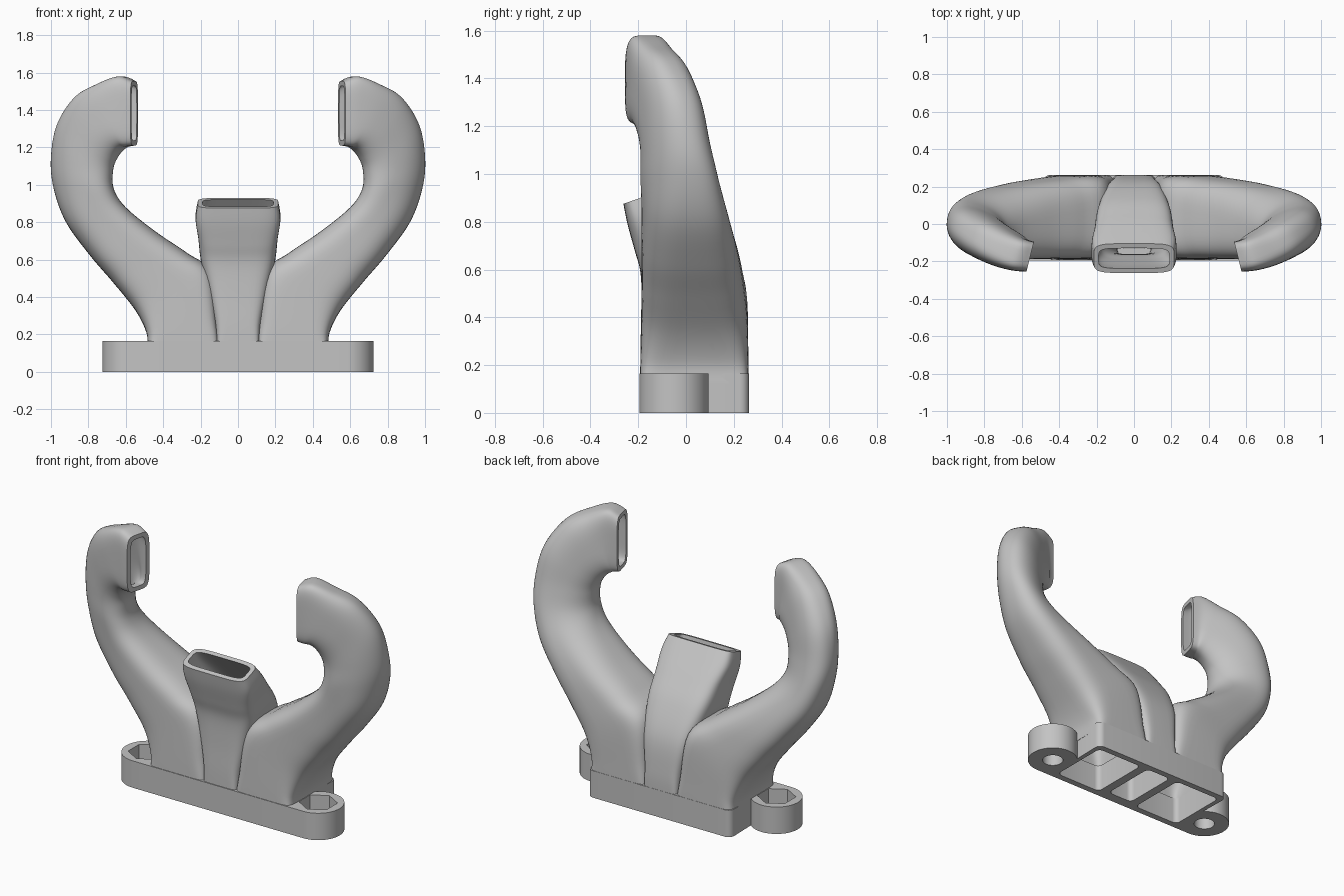
import bpy, bmesh, math
from mathutils import Vector

cube = bpy.data.objects.get("Cube")
if cube:
    bpy.data.objects.remove(cube, do_unlink=True)

grey = bpy.data.materials.new("plain grey")
grey.use_nodes = True
COLOUR = (0.55, 0.55, 0.55, 1)
grey.diffuse_color = COLOUR
grey.node_tree.nodes["Principled BSDF"].inputs["Base Color"].default_value = COLOUR


def make_object(name, bm):
    bmesh.ops.recalc_face_normals(bm, faces=bm.faces)
    mesh = bpy.data.meshes.new(name)
    bm.to_mesh(mesh)
    bm.free()
    mesh.materials.append(grey)
    obj = bpy.data.objects.new(name, mesh)
    bpy.context.collection.objects.link(obj)
    return obj


def smooth(obj):
    bpy.ops.object.select_all(action="DESELECT")
    obj.select_set(True)
    bpy.context.view_layer.objects.active = obj
    bpy.ops.object.shade_smooth_by_angle(angle=math.radians(35))


def arc(x, y, radius, start, end, steps):
    angles = [math.radians(start + (end - start) * i / steps) for i in range(steps + 1)]
    return [(x + radius * math.cos(a), y + radius * math.sin(a)) for a in angles]


def rounded_box(x0, x1, y0, y1, r):
    return (arc(x1 - r, y0 + r, r, -90, 0, 5) + arc(x1 - r, y1 - r, r, 0, 90, 5)
            + arc(x0 + r, y1 - r, r, 90, 180, 5) + arc(x0 + r, y0 + r, r, 180, 270, 5))


def prism(name, outline, bottom, top):
    bm = bmesh.new()
    face = bm.faces.new([bm.verts.new((x, y, bottom)) for x, y in outline])
    result = bmesh.ops.extrude_face_region(bm, geom=[face])
    moved = [g for g in result["geom"] if isinstance(g, bmesh.types.BMVert)]
    bmesh.ops.translate(bm, verts=moved, vec=(0, 0, top - bottom))
    return make_object(name, bm)


def smooth_stations(stations, steps=6):
    """Catmull-Rom interpolation through the section descriptions."""
    s = [Vector(v) for v in stations]
    s = [s[0]] + s + [s[-1]]
    out = []
    for a, b, c, d in zip(s, s[1:], s[2:], s[3:]):
        for i in range(steps):
            t = i / steps
            out.append((b * 2 + (c - a) * t + (a * 2 - b * 5 + c * 4 - d) * t ** 2
                        + (b * 3 - a - c * 3 + d) * t ** 3) * 0.5)
    return out + [s[-1]]


def section(station, wall, count=48):
    """Superellipse ring: two edge midpoints, a half-depth vector and squareness."""
    a, b, depth = Vector(station[0:3]), Vector(station[3:6]), Vector(station[6:9])
    half = (b - a) / 2
    power = 2 / station[9]
    half = half * (1 - wall / half.length)
    depth = depth * (1 - wall / depth.length)
    ring = []
    for i in range(count):
        angle = math.tau * (i + 0.5) / count
        c, s = math.cos(angle), math.sin(angle)
        ring.append((a + b) / 2 + half * math.copysign(abs(c) ** power, c)
                    + depth * math.copysign(abs(s) ** power, s))
    return ring


def hollow_duct(name, stations, wall=0.026):
    """Outer skin up to the outlet, over the rim and back down the inside."""
    path = smooth_stations(stations)
    rings = [section(p, 0) for p in path] + [section(p, wall) for p in reversed(path)]
    bm = bmesh.new()
    loops = [[bm.verts.new(v) for v in ring] for ring in rings]
    for low, high in zip(loops, loops[1:] + loops[:1]):
        for i in range(len(low)):
            j = (i + 1) % len(low)
            bm.faces.new((low[i], low[j], high[j], high[i]))
    smooth(make_object(name, bm))


# Mounting plate: wide block with a round ear at each end
EAR_X, EAR_Y, EAR_R, TOP = 0.58, -0.05, 0.145, 0.165
right_half = (arc(EAR_X, EAR_Y, EAR_R, -90, 133, 36)
              + arc(0.447, 0.225, 0.038, 0, 90, 6))
outline = right_half + [(-x, y) for x, y in reversed(right_half)]
plate = prism("mounting_plate", outline, 0, TOP)

# Cutters: three air cells, bolt holes and hexagonal nut pockets
cutters = [prism("cell_cutter", rounded_box(x0, x1, y0, 0.225, 0.03), -0.1, 0.3)
           for x0, x1, y0 in ((-0.455, -0.14, -0.155), (-0.085, 0.085, -0.13),
                              (0.14, 0.455, -0.155))]
for side in (-1, 1):
    x = side * EAR_X
    cutters.append(prism("bolt_cutter", arc(x, EAR_Y, 0.06, 0, 350, 35), -0.1, 0.3))
    cutters.append(prism("nut_cutter", arc(x, EAR_Y, 0.108, 30, 330, 5), 0.07, 0.3))
for cutter in cutters:
    cutter.hide_render = True
    mod = plate.modifiers.new("cut", "BOOLEAN")
    mod.operation, mod.solver, mod.object = "DIFFERENCE", "EXACT", cutter
graph = bpy.context.evaluated_depsgraph_get()
cut_mesh = bpy.data.meshes.new_from_object(plate.evaluated_get(graph))
plate.modifiers.clear()
plate.data = cut_mesh
for cutter in cutters:
    bpy.data.objects.remove(cutter, do_unlink=True)
smooth(plate)

# Curved side ducts: inner x, y, z, outer x, y, z, twist, half depth, squareness
SIDE = [
    (0.10, 0.035, 0.12, 0.484, 0.035, 0.12, 0, 0.227, 12),
    (0.11, 0.035, 0.26, 0.49, 0.035, 0.21, 0, 0.226, 7),
    (0.14, 0.035, 0.53, 0.55, 0.035, 0.33, 0, 0.222, 4.5),
    (0.27, 0.025, 0.635, 0.67, 0.03, 0.48, 0, 0.213, 3.5),
    (0.44, 0.005, 0.75, 0.79, 0.025, 0.62, 0, 0.2, 3),
    (0.60, -0.035, 0.88, 0.92, 0.025, 0.80, 0, 0.175, 2.6),
    (0.665, -0.085, 0.98, 0.985, 0.03, 0.98, 0.01, 0.148, 2.3),
    (0.67, -0.11, 1.08, 0.998, 0.02, 1.14, 0.025, 0.127, 2.2),
    (0.655, -0.135, 1.14, 0.96, 0.0, 1.32, 0.045, 0.11, 2.4),
    (0.63, -0.15, 1.18, 0.86, -0.06, 1.47, 0.05, 0.1, 2.8),
    (0.605, -0.16, 1.2, 0.74, -0.122, 1.54, 0.045, 0.092, 3.4),
    (0.59, -0.168, 1.205, 0.63, -0.162, 1.58, 0.03, 0.085, 4.5),
    (0.555, -0.175, 1.21, 0.555, -0.175, 1.555, 0.02, 0.08, 5),
]
for side, name in ((1, "left_duct"), (-1, "right_duct")):
    hollow_duct(name, [(side * xi, yi, zi, side * xo, yo, zo, side * twist, -depth, 0, square)
                       for xi, yi, zi, xo, yo, zo, twist, depth, square in SIDE])

# Centre duct: front y, z, back y, z, half width, squareness
CENTRE = [
    (-0.19, 0.12, 0.262, 0.12, 0.115, 12),
    (-0.19, 0.25, 0.258, 0.27, 0.125, 7),
    (-0.186, 0.42, 0.228, 0.47, 0.165, 5),
    (-0.19, 0.58, 0.14, 0.645, 0.2, 4.5),
    (-0.215, 0.68, 0.045, 0.765, 0.212, 4.5),
    (-0.245, 0.79, -0.04, 0.86, 0.227, 4.5),
    (-0.262, 0.875, -0.105, 0.93, 0.215, 5),
]
hollow_duct("centre_duct", [(0, yf, zf, 0, yb, zb, w, 0, 0, square)
                            for yf, zf, yb, zb, w, square in CENTRE])
